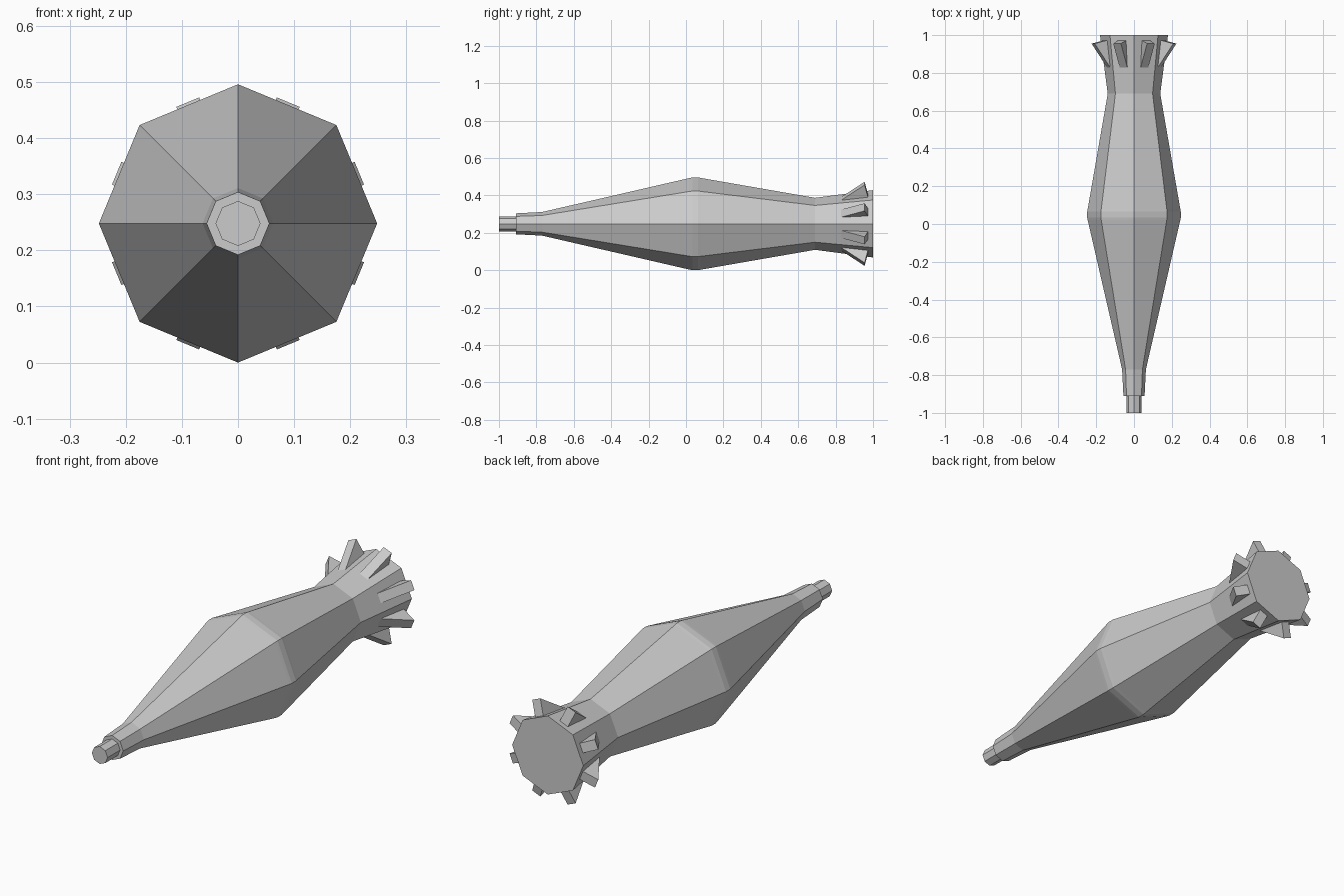
import bpy, bmesh
from math import sin, cos, pi

if "Cube" in bpy.data.objects:
    bpy.data.objects.remove(bpy.data.objects["Cube"])

CZ = 0.248   # height of the long axis
SIDES = 8


def finish(bm, name):
    bmesh.ops.recalc_face_normals(bm, faces=bm.faces)
    mesh = bpy.data.meshes.new(name)
    bm.to_mesh(mesh)
    bm.free()
    obj = bpy.data.objects.new(name, mesh)
    bpy.context.collection.objects.link(obj)
    return obj


def lathe(name, profile):
    """Capped eight-sided solid around the y axis from (y, radius) points."""
    bm = bmesh.new()
    rings = [[bm.verts.new((r * cos(2 * pi * i / SIDES), y,
                            CZ + r * sin(2 * pi * i / SIDES)))
              for i in range(SIDES)] for y, r in profile]
    for a, b in zip(rings, rings[1:]):
        for i in range(SIDES):
            j = (i + 1) % SIDES
            bm.faces.new((a[i], a[j], b[j], b[i]))
    bm.faces.new(rings[0])
    bm.faces.new(rings[-1])
    return finish(bm, name)


def fin(name, angle, profile, half_width):
    """Triangular wedge from (y, radius) points, turned to a body facet."""
    bm = bmesh.new()
    c, s = cos(angle), sin(angle)
    sides = [[bm.verts.new((r * c - w * s, y, CZ + r * s + w * c))
              for y, r in profile] for w in (-half_width, half_width)]
    a, b = sides
    bm.faces.new(a)
    bm.faces.new(b)
    n = len(profile)
    for i in range(n):
        j = (i + 1) % n
        bm.faces.new((a[i], a[j], b[j], b[i]))
    return finish(bm, name)


# Shell body with stepped nose, faceted waist band and flared tail
lathe("body", [(-1.0, 0.04), (-0.91, 0.04), (-0.91, 0.056), (-0.77, 0.063),
               (0.02, 0.245), (0.035, 0.248), (0.065, 0.248), (0.08, 0.245),
               (0.69, 0.139), (1.0, 0.18)])

# Ring of tail fins, one per facet
for k in range(SIDES):
    fin(f"tail_fin_{k + 1}", (k + 0.5) * 2 * pi / SIDES,
        [(0.807, 0.13), (0.955, 0.234), (0.981, 0.13)], 0.022)
